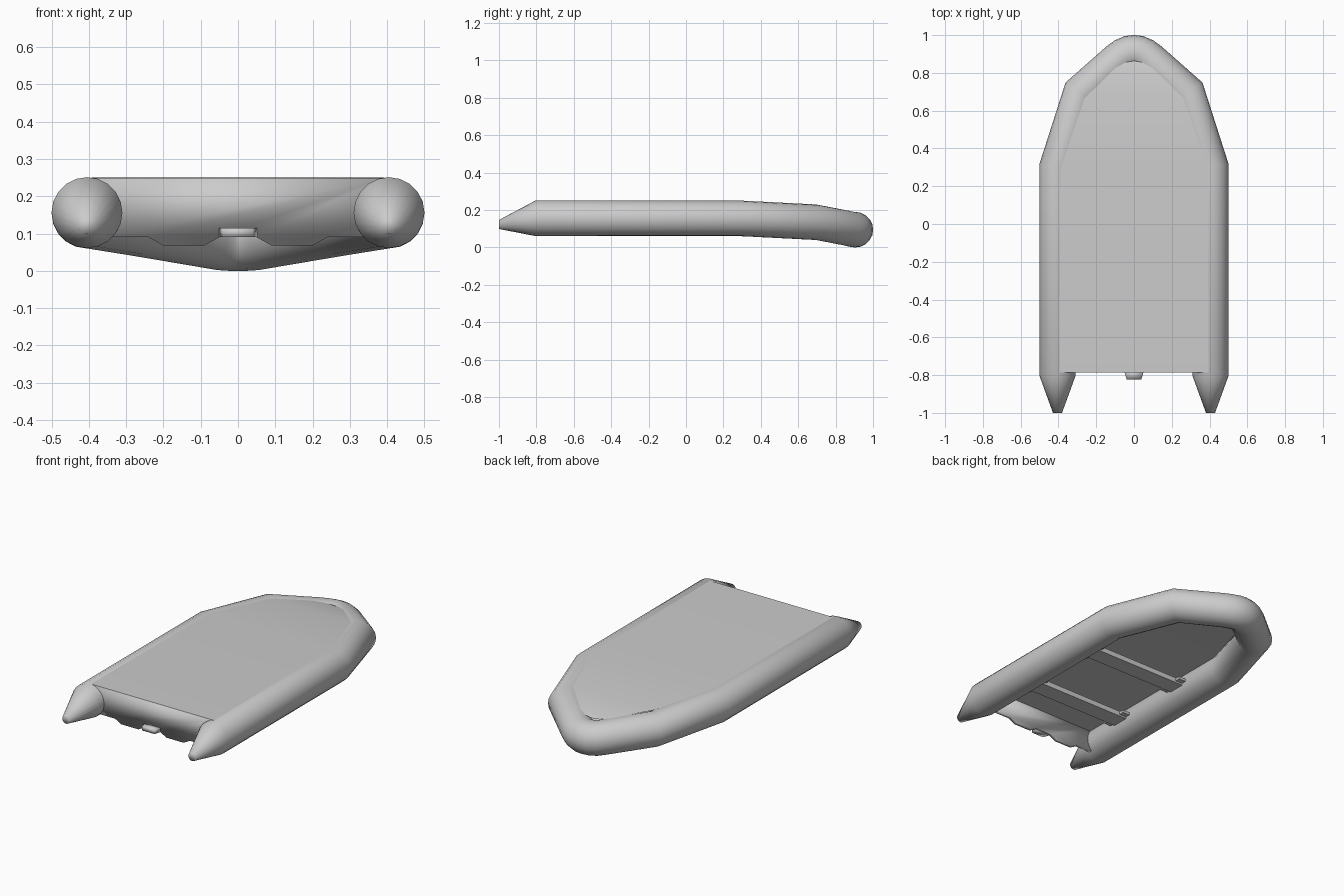
import bpy, bmesh, math
from mathutils import Vector

if "Cube" in bpy.data.objects:
    bpy.data.objects.remove(bpy.data.objects["Cube"])

R = 0.095      # tube radius
SIDES = 20


def finish(name, bm, angle=35, recalc=True):
    if recalc:
        bmesh.ops.recalc_face_normals(bm, faces=bm.faces[:])
    me = bpy.data.meshes.new(name)
    bm.to_mesh(me)
    bm.free()
    ob = bpy.data.objects.new(name, me)
    bpy.context.collection.objects.link(ob)
    bpy.ops.object.select_all(action='DESELECT')
    bpy.context.view_layer.objects.active = ob
    ob.select_set(True)
    bpy.ops.object.shade_smooth_by_angle(angle=math.radians(angle))
    return ob


def extrude_y(name, pts, y0, y1, shrink=1.0, angle=35):
    """Solid from an x-z outline, optionally narrowed in x at y0."""
    bm = bmesh.new()
    a = [bm.verts.new((x * shrink, y0, z)) for x, z in pts]
    b = [bm.verts.new((x, y1, z)) for x, z in pts]
    n = len(pts)
    bm.faces.new(a)
    bm.faces.new(b[::-1])
    for i in range(n):
        j = (i + 1) % n
        bm.faces.new((a[i], b[i], b[j], a[j]))
    return finish(name, bm, angle)


def box(name, x0, x1, y0, y1, z0, z1):
    return extrude_y(name, [(x0, z0), (x1, z0), (x1, z1), (x0, z1)], y0, y1)


# Inflatable tube: mitred sweep along a mirrored centre line (x, y, z, radius)
half = [(0.405, -1.0, 0.123, 0.024), (0.405, -0.805, 0.156, R),
        (0.405, 0.305, 0.155, R), (0.28, 0.695, 0.135, R),
        (0.085, 0.867, 0.102, R), (0.055, 0.889, 0.097, R), (0.025, 0.902, 0.095, R)]
path = half + [(0, 0.905, 0.095, R)] + [(-x, y, z, r) for x, y, z, r in half[::-1]]
centres = [Vector((x, y, 0)) for x, y, z, r in path]
bm = bmesh.new()
rings = []
for i, (x, y, z, r) in enumerate(path):
    d0 = (centres[i] - centres[max(i - 1, 0)]).normalized()
    d1 = (centres[min(i + 1, len(path) - 1)] - centres[i]).normalized()
    t = (d0 + d1).normalized()
    side = Vector((t.y, -t.x, 0))
    mitre = 1 / max(t.dot(d0), t.dot(d1))
    ring = []
    for k in range(SIDES):
        a = 2 * math.pi * k / SIDES
        p = Vector((x, y, z)) + side * (r * mitre * math.cos(a)) + Vector((0, 0, r * math.sin(a)))
        ring.append(bm.verts.new(p))
    rings.append(ring)
for a, b in zip(rings, rings[1:]):
    for k in range(SIDES):
        j = (k + 1) % SIDES
        bm.faces.new((a[k], a[j], b[j], b[k]))
bm.faces.new(rings[0])
bm.faces.new(rings[-1])
finish("inflatable_tube", bm, 120)

# Floor: outer skin bending down at the bow, and inner deck just below it
rows = [(0.395, -0.785, 0.25, 0.04), (0.39, 0.29, 0.249, 0.04), (0.262, 0.665, 0.229, 0.03),
        (0.10, 0.825, 0.1985, 0.02), (0.045, 0.855, 0.189, 0.02), (0.01, 0.862, 0.187, 0.02)]
for name, up in (("hull_skin", True), ("inner_deck", False)):
    bm = bmesh.new()
    strips = [[bm.verts.new((s * x, y, z if up else z - t)) for s in (-1, 1)]
              for x, y, z, t in rows]
    for a, b in zip(strips, strips[1:]):
        f = (a[0], a[1], b[1], b[0])
        bm.faces.new(f if up else f[::-1])
    finish(name, bm, recalc=False)

# Transom board with stepped lower edge
edge = [(0.05, 0.09), (0.09, 0.068), (0.2, 0.068), (0.24, 0.09), (0.36, 0.09), (0.39, 0.249)]
extrude_y("transom", edge + [(-x, z) for x, z in edge[::-1]], -0.785, -0.765, angle=120)

# Motor mounting pad
extrude_y("motor_pad", [(-0.052, 0.09), (0.052, 0.09), (0.052, 0.115), (-0.052, 0.115)],
          -0.823, -0.78, 0.75, angle=120)

# Bench seats with wider end brackets on the tubes
for i, y in enumerate((-0.01, -0.49)):
    box(f"bench_{i}", -0.36, 0.36, y - 0.05, y + 0.05, 0.14, 0.17)
    for s in (-1, 1):
        xs = sorted((s * 0.265, s * 0.37))
        box(f"bench_bracket_{i}_{'left' if s < 0 else 'right'}", *xs, y - 0.08, y + 0.08, 0.15, 0.165)
